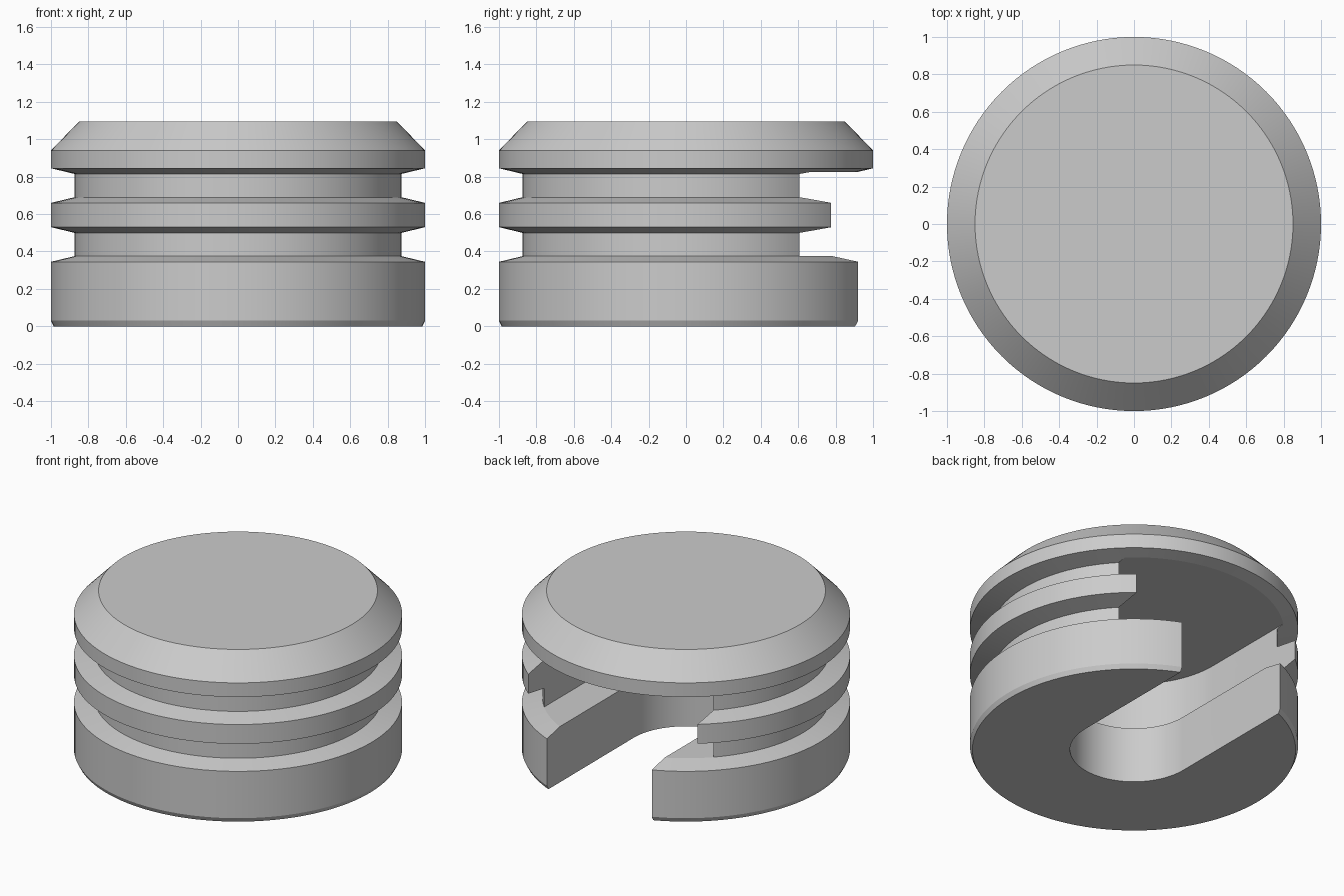
import bpy
import bmesh
from math import cos, sin, pi, radians

cube = bpy.data.objects.get("Cube")
if cube:
    bpy.data.objects.remove(cube, do_unlink=True)

grey = bpy.data.materials.new("plain_grey")
grey.use_nodes = True
colour = (0.6, 0.6, 0.6, 1)
grey.diffuse_color = colour
grey.node_tree.nodes["Principled BSDF"].inputs["Base Color"].default_value = colour


def make_object(name, bm):
    bmesh.ops.recalc_face_normals(bm, faces=bm.faces)
    mesh = bpy.data.meshes.new(name)
    bm.to_mesh(mesh)
    bm.free()
    obj = bpy.data.objects.new(name, mesh)
    bpy.context.collection.objects.link(obj)
    mesh.materials.append(grey)
    return obj


def lathe(name, profile, sides=128):
    """Solid of revolution from (radius, height) pairs, with flat end caps."""
    bm = bmesh.new()
    rings = [[bm.verts.new((r * cos(2 * pi * i / sides), r * sin(2 * pi * i / sides), z))
              for i in range(sides)] for r, z in profile]
    for low, high in zip(rings, rings[1:]):
        for i in range(sides):
            j = (i + 1) % sides
            bm.faces.new((low[i], low[j], high[j], high[i]))
    bm.faces.new(rings[0])
    bm.faces.new(rings[-1])
    return make_object(name, bm)


def slot_cutter(name, radius, bottom, top, steps=48):
    """Round-ended slot, centred on the axis and open to the back."""
    outline = [(radius, 1.5), (-radius, 1.5)]
    outline += [(radius * cos(pi + pi * i / steps), radius * sin(pi + pi * i / steps))
                for i in range(steps + 1)]
    bm = bmesh.new()
    face = bm.faces.new([bm.verts.new((x, y, bottom)) for x, y in outline])
    grown = bmesh.ops.extrude_face_region(bm, geom=[face])
    verts = [v for v in grown["geom"] if isinstance(v, bmesh.types.BMVert)]
    bmesh.ops.translate(bm, verts=verts, vec=(0, 0, top - bottom))
    cutter = make_object(name, bm)
    cutter.hide_render = True
    cutter.hide_set(True)
    return cutter


# Body: base, two grooves around a middle ring, and a bevelled cap
NECK = 0.875
body = lathe("grooved_body", [
    (0.985, 0), (1, 0.03), (1, 0.345), (NECK, 0.375),
    (NECK, 0.5), (1, 0.53), (1, 0.66), (NECK, 0.69),
    (NECK, 0.815), (1, 0.845), (1, 0.94), (0.85, 1.095),
])

# Stepped slot: narrow through the base, wider above it
cutters = [
    slot_cutter("narrow_slot_cutter", 0.39, -0.1, 0.5),
    slot_cutter("wide_slot_cutter", 0.63, 0.375, 0.825),
]
for cutter in cutters:
    cut = body.modifiers.new(cutter.name, "BOOLEAN")
    cut.operation = "DIFFERENCE"
    cut.solver = "EXACT"
    cut.object = cutter

bpy.ops.object.select_all(action="DESELECT")
body.select_set(True)
bpy.context.view_layer.objects.active = body
for cutter in cutters:
    bpy.ops.object.modifier_apply(modifier=cutter.name)
    bpy.data.objects.remove(cutter, do_unlink=True)
bpy.ops.object.shade_smooth_by_angle(angle=radians(12))
